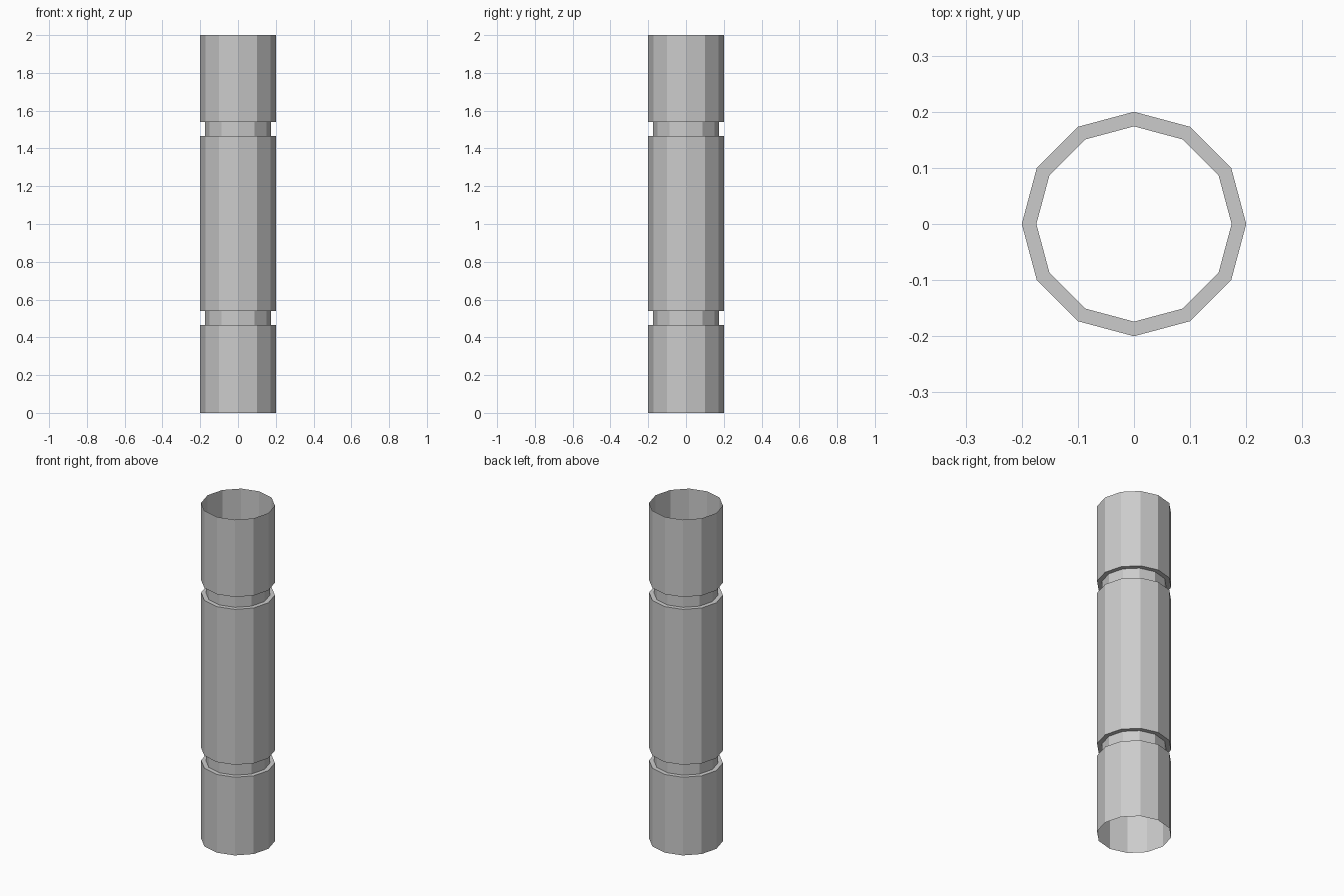
import bpy, bmesh
from math import cos, sin, tau

if "Cube" in bpy.data.objects:
    bpy.data.objects.remove(bpy.data.objects["Cube"])

SIDES, R, GROOVE_R = 12, 0.2, 0.174

# Profile (radius, height): open-ended thin tube with two square grooves
profile = [(R, 0.0)]
for z in (0.503, 1.503):
    lo, hi = z - 0.037, z + 0.037
    profile += [(R, lo), (GROOVE_R, lo), (GROOVE_R, hi), (R, hi)]
profile.append((R, 2.0))

# Lathe the profile into faceted rings
bm = bmesh.new()
rings = [[bm.verts.new((r * cos(tau * i / SIDES), r * sin(tau * i / SIDES), z))
          for i in range(SIDES)] for r, z in profile]
for a, b in zip(rings, rings[1:]):
    for i in range(SIDES):
        j = (i + 1) % SIDES
        bm.faces.new((a[i], a[j], b[j], b[i]))

mesh = bpy.data.meshes.new("grooved_pipe")
bm.to_mesh(mesh)
bm.free()
bpy.context.collection.objects.link(bpy.data.objects.new("grooved_pipe", mesh))
